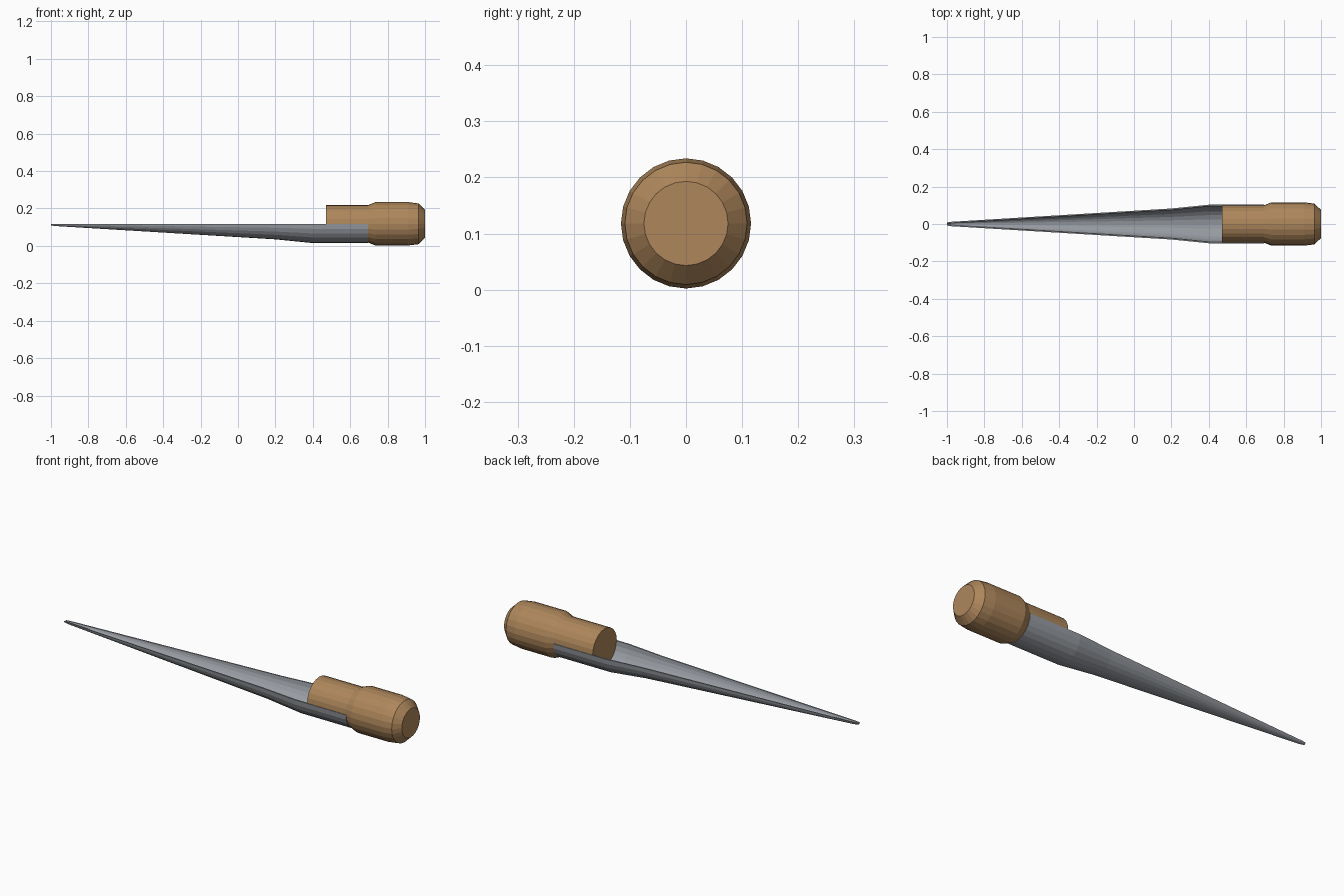
import bpy, bmesh, math

AXIS_Z = 0.118
SIDES = 24

cube = bpy.data.objects.get("Cube")
if cube:
    bpy.data.objects.remove(cube, do_unlink=True)


def make_material(name, color):
    mat = bpy.data.materials.new(name)
    mat.use_nodes = True
    mat.diffuse_color = color
    mat.node_tree.nodes["Principled BSDF"].inputs["Base Color"].default_value = color
    return mat


def finish(name, bm, mat):
    bmesh.ops.recalc_face_normals(bm, faces=bm.faces)
    mesh = bpy.data.meshes.new(name)
    bm.to_mesh(mesh)
    bm.free()
    mesh.materials.append(mat)
    obj = bpy.data.objects.new(name, mesh)
    obj.location.z = AXIS_Z
    bpy.context.collection.objects.link(obj)
    return obj


def bridge(bm, rings):
    """Join successive closed rings with quads and cap both ends."""
    for a, b in zip(rings, rings[1:]):
        for i in range(len(a)):
            j = (i + 1) % len(a)
            bm.faces.new((a[i], a[j], b[j], b[i]))
    bm.faces.new(rings[0])
    bm.faces.new(rings[-1])


def arc(bm, x, radius, angles):
    return [bm.verts.new((x, radius * math.cos(t), radius * math.sin(t))) for t in angles]


wood = make_material("warm wood", (0.42, 0.24, 0.105, 1))
steel = make_material("grey steel", (0.31, 0.33, 0.36, 1))

# Turned handle: narrow plug, flared grip and chamfered butt
bm = bmesh.new()
full = [math.tau * i / SIDES for i in range(SIDES)]
handle_profile = [(0.47, 0.1), (0.695, 0.1), (0.735, 0.116),
                  (0.91, 0.116), (0.965, 0.109), (1.0, 0.075)]
bridge(bm, [arc(bm, x, r, full) for x, r in handle_profile])
finish("handle", bm, wood)

# Tapered half-round trough blade with a thin wall
bm = bmesh.new()
lower = [math.pi + math.pi * i / (SIDES // 2) for i in range(SIDES // 2 + 1)]
blade_profile = [(-1.0, 0.008), (-0.975, 0.012), (0.2, 0.083),
                 (0.4, 0.103), (0.695, 0.103)]
rings = []
for x, r in blade_profile:
    wall = min(0.007, r * 0.5)
    rings.append(arc(bm, x, r, lower) + arc(bm, x, r - wall, reversed(lower)))
bridge(bm, rings)
finish("trough_blade", bm, steel)
